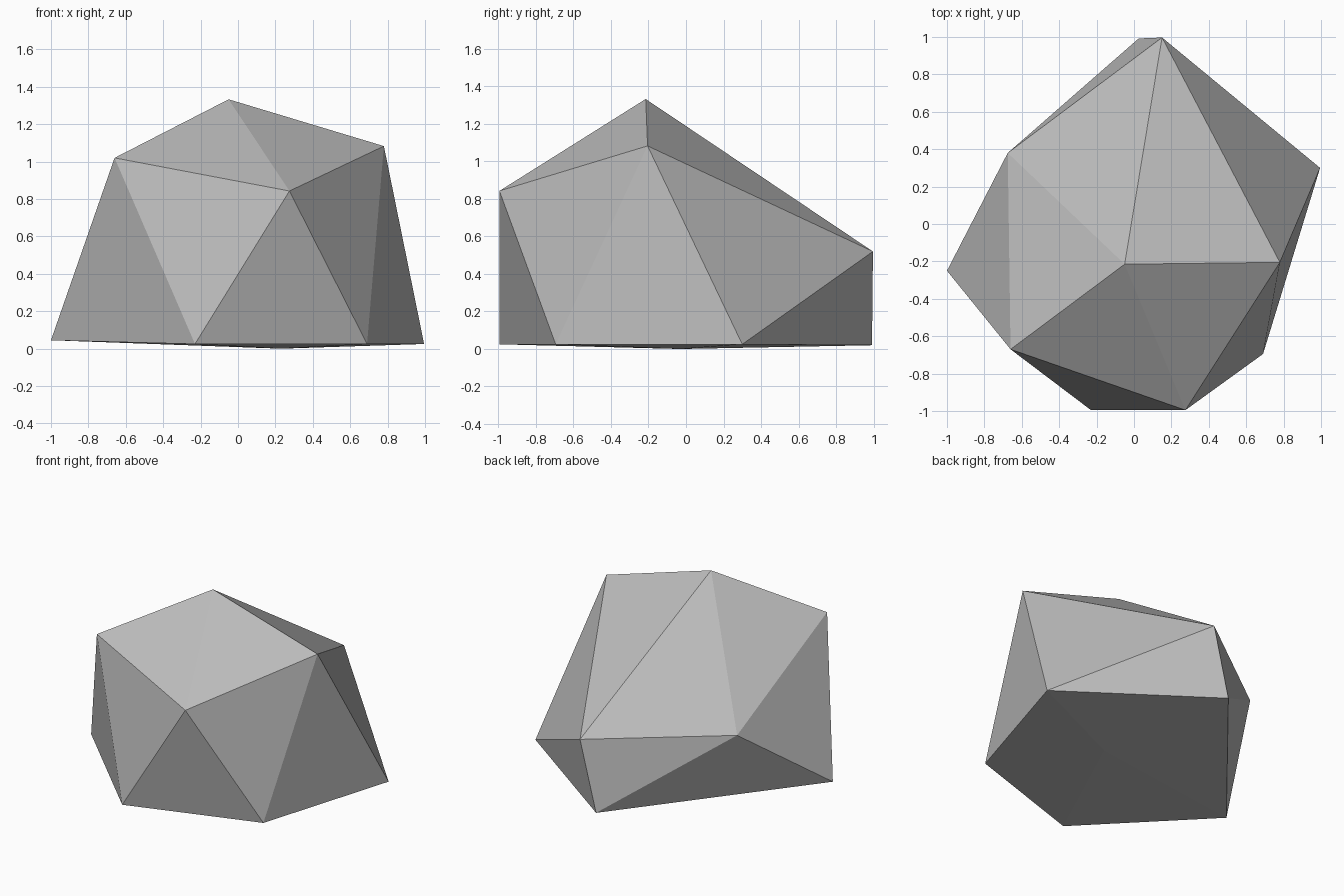
import bpy, bmesh

if "Cube" in bpy.data.objects:
    bpy.data.objects.remove(bpy.data.objects["Cube"])

# Rock: an irregular twenty-sided boulder made of a top point, two staggered rings and a base point
TOP = (-0.05, -0.215, 1.333)
UPPER = [(0.78, -0.205, 1.083), (0.275, -0.995, 0.843), (-0.66, -0.67, 1.02),
         (-0.675, 0.38, 0.534), (0.15, 0.997, 0.52)]
LOWER = [(0.69, -0.695, 0.025), (-0.23, -0.995, 0.025), (-1.0, -0.25, 0.045),
         (0.025, 0.992, 0.02), (0.995, 0.30, 0.025)]
BASE = (0.23, -0.03, 0.0)

bm = bmesh.new()
top, base = bm.verts.new(TOP), bm.verts.new(BASE)
upper = [bm.verts.new(p) for p in UPPER]
lower = [bm.verts.new(p) for p in LOWER]

# Cap, side band and underside, one fifth at a time
for i in range(5):
    j = (i + 1) % 5
    bm.faces.new((top, upper[j], upper[i]))
    bm.faces.new((upper[i], upper[j], lower[i]))
    bm.faces.new((upper[j], lower[j], lower[i]))
    bm.faces.new((lower[i], lower[j], base))
bmesh.ops.recalc_face_normals(bm, faces=bm.faces)

mesh = bpy.data.meshes.new("rock")
bm.to_mesh(mesh)
bm.free()

# Plain stone colour
stone = bpy.data.materials.new("stone_grey")
stone.diffuse_color = (0.5, 0.5, 0.5, 1.0)
stone.use_nodes = True
stone.node_tree.nodes["Principled BSDF"].inputs["Base Color"].default_value = stone.diffuse_color
mesh.materials.append(stone)

rock = bpy.data.objects.new("rock", mesh)
bpy.context.collection.objects.link(rock)
